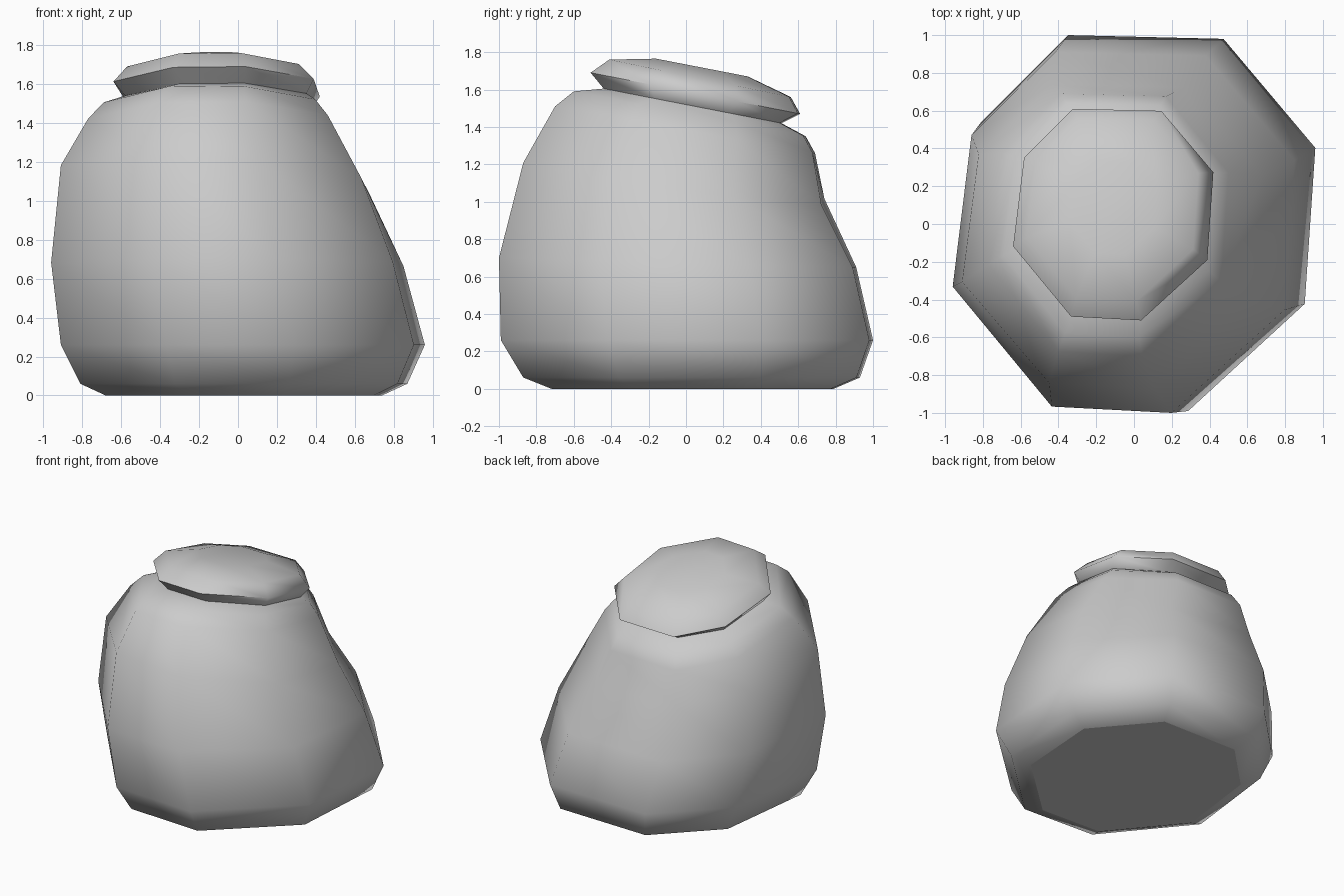
import bpy, bmesh, math

if "Cube" in bpy.data.objects:
    bpy.data.objects.remove(bpy.data.objects["Cube"])

# Irregular octagon shared by every ring, normalised to its bounding box
SHAPE = [(-.40, 1), (.48, .98), (1, .40), (.94, -.43),
         (.28, -1), (-.42, -.965), (-1, -.30), (-.89, .54)]

# Rings: x min, x max, y min, y max, z at front, z at back, extra x tilt
RINGS = [
    (-.68, .74, -.72, .79, 0, 0, 0),            # base
    (-.81, .87, -.87, .93, .06, .06, 0),
    (-.91, .96, -.99, 1.0, .26, .26, 0),        # belly
    (-.96, .85, -1.0, .91, .70, .65, 0),
    (-.91, .68, -.87, .74, 1.22, 1.00, -.04),
    (-.77, .50, -.70, .69, 1.51, 1.26, 0),      # shoulder
    (-.69, .43, -.60, .64, 1.59, 1.35, 0),
    (-.58, .38, -.44, .51, 1.605, 1.42, 0),     # pinched neck
    (-.64, .42, -.51, .61, 1.69, 1.47, 0),      # tied top rim
    (-.57, .34, -.41, .56, 1.76, 1.56, 0),
    (-.34, .12, -.16, .33, 1.765, 1.67, 0),     # shallow dome
]


def add_ring(bm, x0, x1, y0, y1, zf, zb, tilt):
    cx, hx, cy, hy = (x0 + x1) / 2, (x1 - x0) / 2, (y0 + y1) / 2, (y1 - y0) / 2
    return [bm.verts.new((cx + hx * u, cy + hy * v,
                          (zf + zb) / 2 + (zb - zf) / 2 * v + tilt * u))
            for u, v in SHAPE]


# Leaning sack with a tied, slanted top
bm = bmesh.new()
loops = [add_ring(bm, *r) for r in RINGS]
n = len(SHAPE)
for a, b in zip(loops, loops[1:]):
    for i in range(n):
        j = (i + 1) % n
        bm.faces.new((a[i], a[j], b[j], b[i]))
bm.faces.new(loops[-1])
bm.faces.new(loops[0])
bmesh.ops.recalc_face_normals(bm, faces=bm.faces)

mesh = bpy.data.meshes.new("sack")
bm.to_mesh(mesh)
bm.free()
sack = bpy.data.objects.new("sack", mesh)
bpy.context.collection.objects.link(sack)
bpy.context.view_layer.objects.active = sack
sack.select_set(True)
bpy.ops.object.shade_smooth_by_angle(angle=math.radians(75))

# Flat underside
mesh.polygons[len(mesh.polygons) - 1].use_smooth = False
